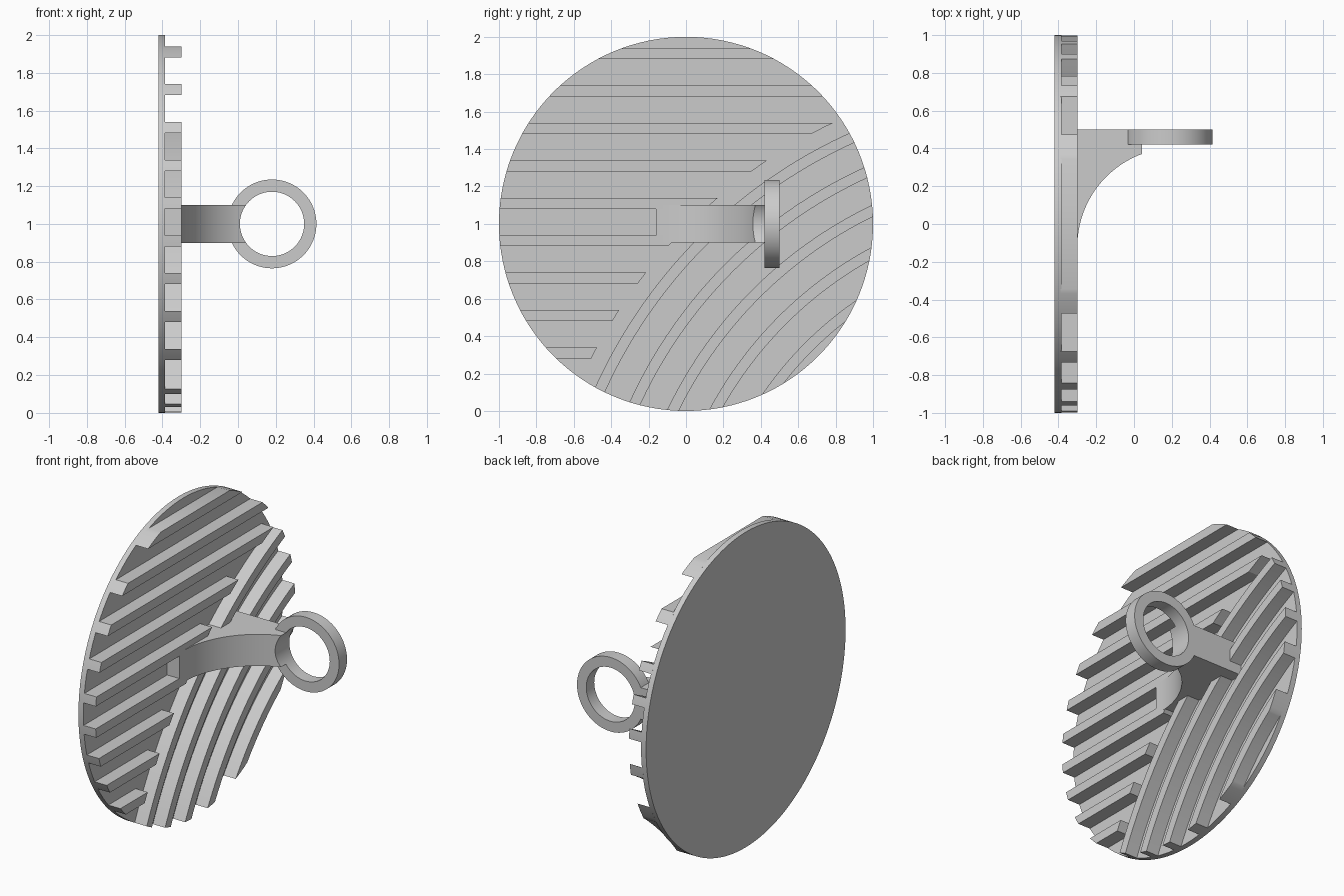
import bpy, bmesh
from math import sin, cos, pi, sqrt, atan2, acos, radians

if "Cube" in bpy.data.objects:
    bpy.data.objects.remove(bpy.data.objects["Cube"], do_unlink=True)

grey = bpy.data.materials.new("plain grey")
grey.use_nodes = True
grey.diffuse_color = (0.6, 0.6, 0.6, 1)
grey.node_tree.nodes["Principled BSDF"].inputs["Base Color"].default_value = grey.diffuse_color

BACK, FACE, TOP = -0.42, -0.385, -0.30   # plate back, plate face, rib tops
ROOT = FACE - 0.005                      # ribs and arm sink slightly into the plate
CY, CZ = 2.0, -1.0                       # centre of the curved ribs
EDGE = 2.815                             # radius where straight ribs stop
HALF = 0.029                             # half rib width


def make(name, bm):
    bmesh.ops.recalc_face_normals(bm, faces=bm.faces)
    mesh = bpy.data.meshes.new(name)
    bm.to_mesh(mesh)
    bm.free()
    mesh.materials.append(grey)
    obj = bpy.data.objects.new(name, mesh)
    bpy.context.collection.objects.link(obj)
    return obj


def prism(name, outline, lo, hi, place):
    """Extrude a 2D outline from lo to hi; place(u, v, w) gives the 3D point."""
    bm = bmesh.new()
    a = [bm.verts.new(place(u, v, lo)) for u, v in outline]
    b = [bm.verts.new(place(u, v, hi)) for u, v in outline]
    bm.faces.new(a)
    bm.faces.new(b)
    for i in range(len(a)):
        j = (i + 1) % len(a)
        bm.faces.new((a[i], a[j], b[j], b[i]))
    return make(name, bm)


def along_x(u, v, w):
    return (w, u, v)


def along_y(u, v, w):
    return (u, w, v)


def along_z(u, v, w):
    return (u, v, w)


def circle(cu, cv, r, n):
    return [(cu + r * cos(2 * pi * i / n), cv + r * sin(2 * pi * i / n)) for i in range(n)]


def spread(lo, hi, n):
    return [lo + (hi - lo) * i / n for i in range(n + 1)]


# Round plate
parts = [prism("round_plate", circle(0, 1, 1, 128), BACK, FACE, along_x)]

# Straight ribs, trimmed by the rim and by the curved zone
for k in range(9):
    mid = 0.31 + 0.2 * k
    left, right = [], []
    for z in spread(mid - HALF, mid + HALF, 6):
        rim = sqrt(1 - (z - 1) ** 2)
        zone = CY - sqrt(max(0, EDGE ** 2 - (z - CZ) ** 2))
        left.append((-rim, z))
        right.append((min(rim, zone), z))
    parts.append(prism(f"straight_rib_{k + 1}", left + right[::-1], ROOT, TOP, along_x))

# Curved ribs, concentric arcs trimmed by the rim
reach = sqrt(CY ** 2 + (1 - CZ) ** 2)
toward = atan2(1 - CZ, -CY)


def arc_point(r, t):
    """Point on an arc of radius r; t runs from -1 to 1 between the rim crossings."""
    swing = acos((r * r + reach * reach - 1) / (2 * r * reach))
    a = toward + t * swing
    return (CY + r * cos(a), CZ + r * sin(a))


for k in range(5):
    mid = 1.9 + 0.2 * k
    radii = spread(mid - HALF, mid + HALF, 6)
    steps = spread(-1, 1, 40)
    outline = [arc_point(radii[0], t) for t in steps]
    outline += [arc_point(r, 1) for r in radii[1:-1]]
    outline += [arc_point(radii[-1], t) for t in reversed(steps)]
    outline += [arc_point(r, -1) for r in radii[-2:0:-1]]
    parts.append(prism(f"curved_rib_{k + 1}", outline, ROOT, TOP, along_x))

# Bracket arm with a concave sweep, rooted in the plate
SWEEP = 0.523
sweep = [(TOP + SWEEP - SWEEP * cos(a), -0.12 + SWEEP * sin(a))
         for a in spread(0, radians(76), 28)]
profile = [(ROOT, -0.16), (TOP, -0.16)] + sweep
profile += [(sweep[-1][0], 0.5), (ROOT, 0.5)]
arm = prism("bracket_arm", profile, 0.9, 1.1, along_z)
parts.append(arm)

# Trim the arm with the ring's bore
bore = prism("bore_cutter", circle(0.18, 1, 0.17, 96), -0.2, 0.7, along_y)
bore.hide_render = True
cut = arm.modifiers.new("bore", "BOOLEAN")
cut.operation = "DIFFERENCE"
cut.solver = "EXACT"
cut.object = bore
bpy.context.view_layer.objects.active = arm
bpy.ops.object.modifier_apply(modifier="bore")
bpy.data.objects.remove(bore, do_unlink=True)

# Ring at the end of the arm
N = 96
bm = bmesh.new()
loops = [[bm.verts.new((u, y, v)) for u, v in circle(0.18, 1, r, N)]
         for r, y in ((0.235, 0.42), (0.235, 0.5), (0.17, 0.5), (0.17, 0.42))]
for p in range(4):
    a, b = loops[p], loops[(p + 1) % 4]
    for i in range(N):
        j = (i + 1) % N
        bm.faces.new((a[i], a[j], b[j], b[i]))
parts.append(make("end_ring", bm))

# Smooth the round walls, keep the corners sharp
bpy.ops.object.select_all(action="DESELECT")
for obj in parts:
    obj.select_set(True)
bpy.context.view_layer.objects.active = parts[0]
bpy.ops.object.shade_smooth_by_angle(angle=radians(25))
